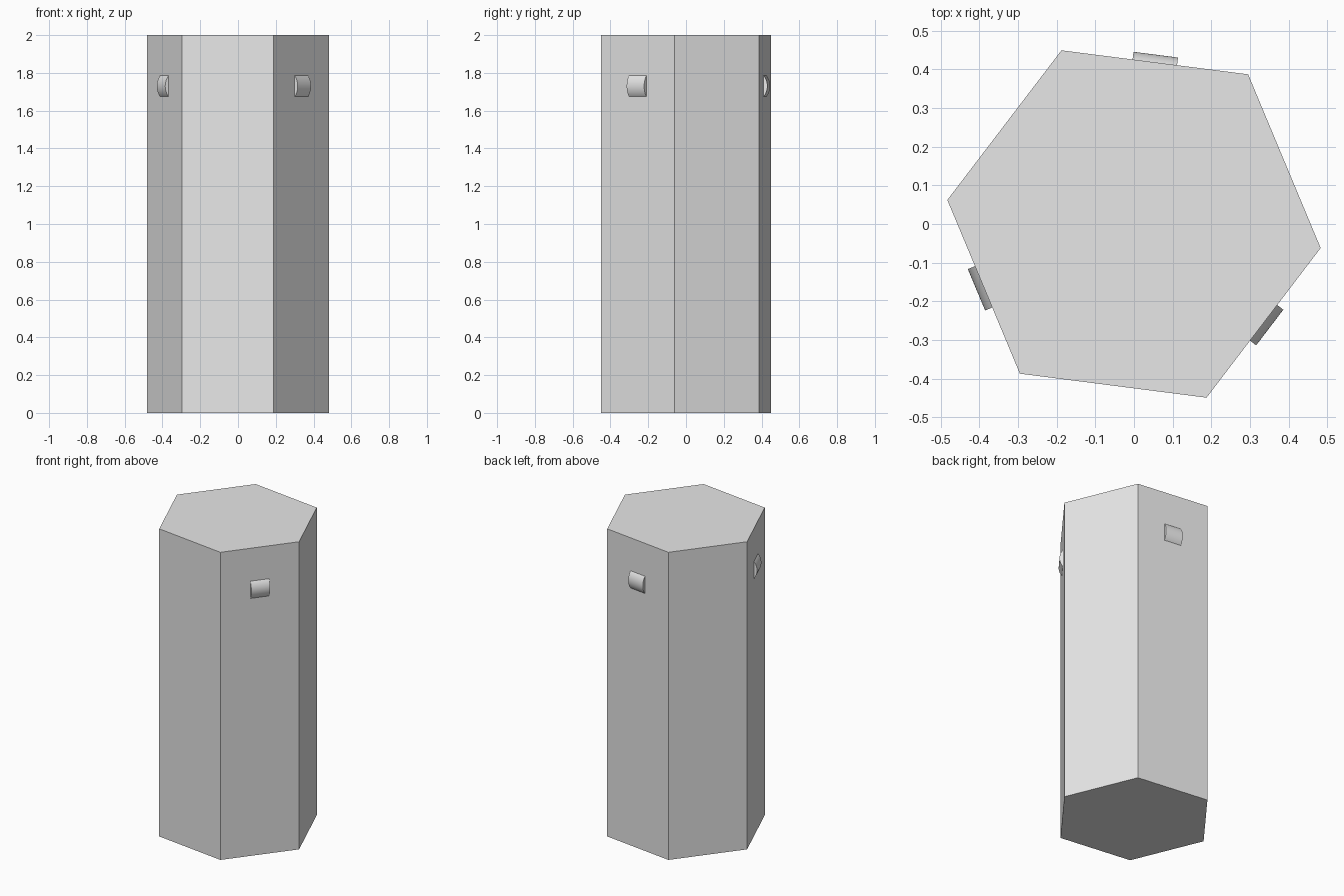
import bpy
import bmesh
from math import radians, sin, cos, asin, tau
from mathutils import Matrix, Vector

if "Cube" in bpy.data.objects:
    bpy.data.objects.remove(bpy.data.objects["Cube"], do_unlink=True)

RADIUS, HEIGHT = 0.487, 2.0
TURN = radians(-7.33)
APOTHEM = RADIUS * cos(tau / 12)

grey = bpy.data.materials.new("plain grey")
grey.use_nodes = True
grey.diffuse_color = (0.8, 0.8, 0.8, 1)
grey.node_tree.nodes["Principled BSDF"].inputs["Base Color"].default_value = grey.diffuse_color


def prism(name, profile, depth, matrix):
    """Extrude a closed 2D profile along local z, then place it."""
    bm = bmesh.new()
    base = bm.faces.new([bm.verts.new((x, y, 0)) for x, y in profile])
    out = bmesh.ops.extrude_face_region(bm, geom=[base])["geom"]
    top = [v for v in out if isinstance(v, bmesh.types.BMVert)]
    bmesh.ops.translate(bm, verts=top, vec=(0, 0, depth))
    bm.transform(matrix)
    bmesh.ops.recalc_face_normals(bm, faces=bm.faces)
    mesh = bpy.data.meshes.new(name)
    bm.to_mesh(mesh)
    bm.free()
    mesh.materials.append(grey)
    obj = bpy.data.objects.new(name, mesh)
    bpy.context.collection.objects.link(obj)
    return obj


# Six-sided column
hexagon = [(RADIUS * cos(TURN + i * tau / 6), RADIUS * sin(TURN + i * tau / 6))
           for i in range(6)]
prism("hexagonal_column", hexagon, HEIGHT, Matrix.Identity(4))

# Shallow rounded lug: an arc bulging outward, its flat back just inside the wall
BULGE, HALF_TALL, LENGTH, LUG_Z, STEPS = 0.02, 0.056, 0.116, 1.73, 20
arc_radius = (HALF_TALL ** 2 + BULGE ** 2) / (2 * BULGE)
half_angle = asin(HALF_TALL / arc_radius)
arc = []
for i in range(STEPS + 1):
    a = half_angle * (2 * i / STEPS - 1)
    arc.append((arc_radius * (cos(a) - 1) + BULGE, arc_radius * sin(a)))
lug_profile = [(-0.005, -HALF_TALL)] + arc + [(-0.005, HALF_TALL)]

# One lug on every second face, lying sideways along the wall
for i, side in enumerate(("back", "front_right", "front_left")):
    angle = TURN + radians(90) + i * tau / 3
    normal = Vector((cos(angle), sin(angle), 0))
    up = Vector((0, 0, 1))
    along = normal.cross(up)
    frame = Matrix((normal, up, along)).transposed().to_4x4()
    frame.translation = normal * APOTHEM + up * LUG_Z - along * LENGTH / 2
    lug = prism("lug_" + side, lug_profile, LENGTH, frame)
    bpy.ops.object.select_all(action="DESELECT")
    lug.select_set(True)
    bpy.context.view_layer.objects.active = lug
    bpy.ops.object.shade_smooth_by_angle(angle=radians(30))
